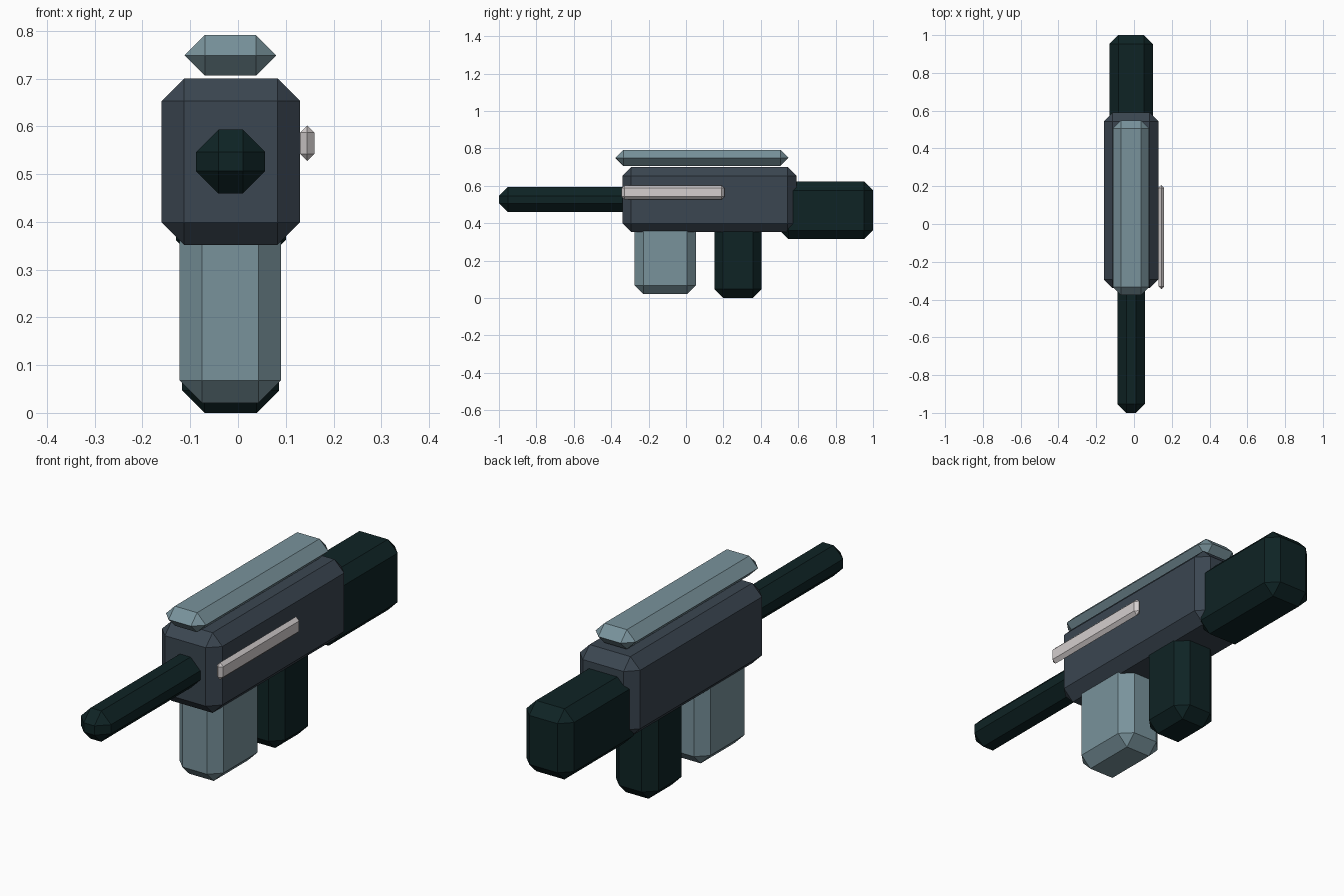
import bpy, bmesh
from mathutils import Vector

if "Cube" in bpy.data.objects:
    bpy.data.objects.remove(bpy.data.objects["Cube"])


def material(name, r, g, b):
    m = bpy.data.materials.new(name)
    m.diffuse_color = (r, g, b, 1)
    m.use_nodes = True
    m.node_tree.nodes["Principled BSDF"].inputs["Base Color"].default_value = m.diffuse_color
    return m


slate = material("slate grey", 0.043, 0.061, 0.082)
steel = material("blue steel", 0.19, 0.29, 0.33)
dark = material("dark green", 0.0045, 0.017, 0.018)
silver = material("pale silver", 0.66, 0.62, 0.62)


def block(name, x, y, z, mat, chamfer=0.047):
    """Box between the given (min, max) ranges with every edge chamfered."""
    centre = Vector([(a + b) / 2 for a, b in (x, y, z)])
    size = [b - a for a, b in (x, y, z)]
    bm = bmesh.new()
    bmesh.ops.create_cube(bm, size=1)
    for v in bm.verts:
        v.co = Vector([c * s for c, s in zip(v.co, size)])
    bmesh.ops.bevel(bm, geom=bm.edges[:], offset=min(chamfer, min(size) * 0.499),
                    offset_type='OFFSET', segments=1, affect='EDGES')
    bmesh.ops.remove_doubles(bm, verts=bm.verts[:], dist=0.0005)
    bmesh.ops.recalc_face_normals(bm, faces=bm.faces[:])
    mesh = bpy.data.meshes.new(name)
    bm.to_mesh(mesh)
    bm.free()
    mesh.materials.append(mat)
    ob = bpy.data.objects.new(name, mesh)
    ob.location = centre
    bpy.context.collection.objects.link(ob)
    return ob


# Main body and the rail floating just above it
block("body", (-0.16, 0.13), (-0.34, 0.59), (0.352, 0.70), slate)
block("top_rail", (-0.112, 0.08), (-0.377, 0.548), (0.706, 0.791), steel)

# Barrel in front, stock behind
block("barrel", (-0.088, 0.057), (-1.0, -0.28), (0.459, 0.593), dark)
block("stock", (-0.13, 0.10), (0.50, 1.0), (0.315, 0.622), dark)

# Magazine and grip below
block("magazine", (-0.122, 0.09), (-0.275, 0.053), (0.021, 0.42), steel)
block("grip", (-0.117, 0.086), (0.152, 0.404), (0.0, 0.42), dark)

# Slide bar on the right side
block("side_bar", (0.13, 0.16), (-0.345, 0.206), (0.527, 0.602), silver)
